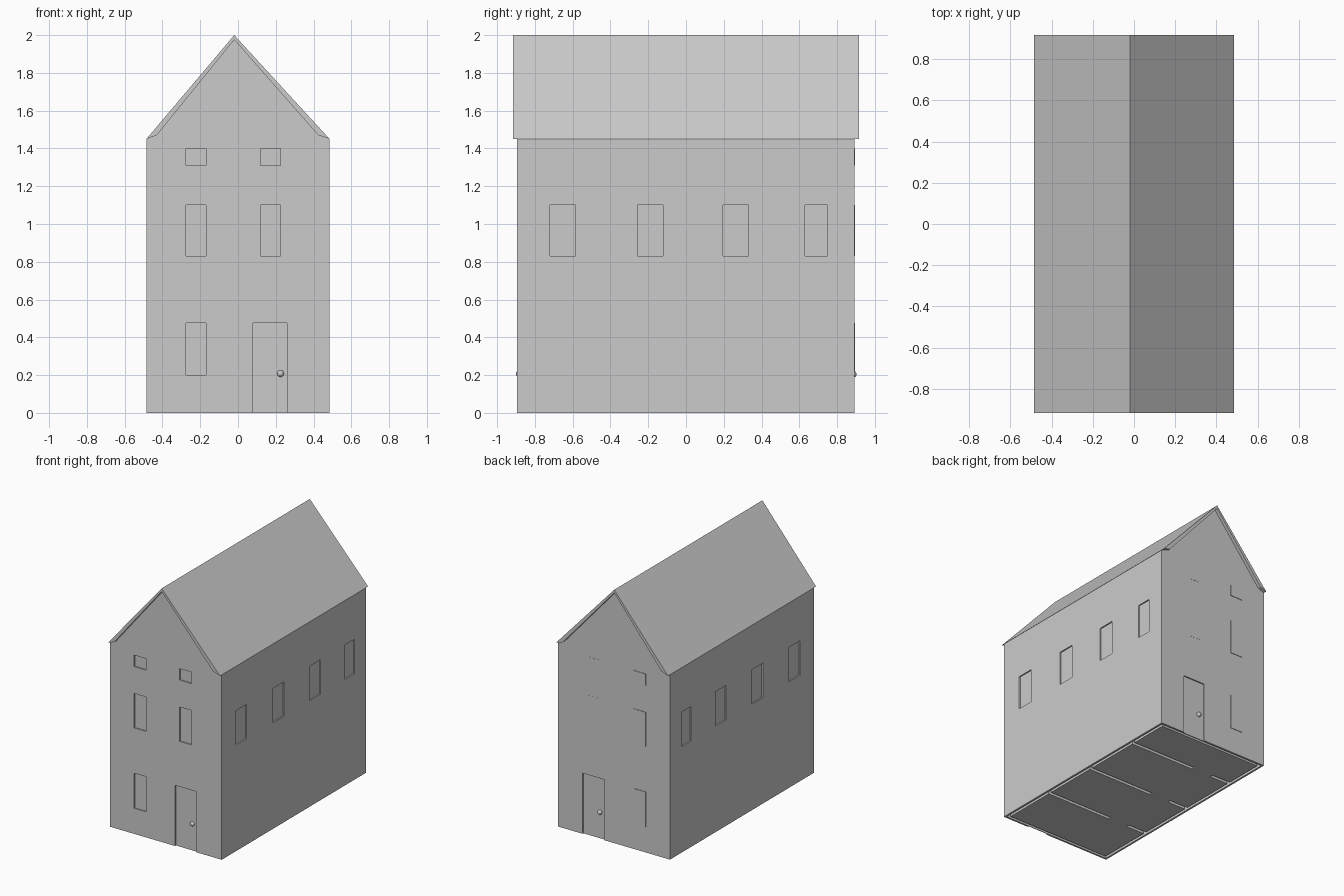
import bpy, bmesh
from mathutils import Matrix, Vector

if "Cube" in bpy.data.objects:
    bpy.data.objects.remove(bpy.data.objects["Cube"])

mat = bpy.data.materials.new("plain grey")
mat.diffuse_color = (0.6, 0.6, 0.6, 1)
mat.use_nodes = True
mat.node_tree.nodes["Principled BSDF"].inputs["Base Color"].default_value = mat.diffuse_color

HX, YF, YB = 0.485, -0.894, 0.891      # wall planes
DEPTH = 0.01                           # recess depth of windows and doors


def finish(name, bm, smooth=False):
    bmesh.ops.recalc_face_normals(bm, faces=bm.faces)
    me = bpy.data.meshes.new(name)
    for f in bm.faces:
        f.smooth = smooth
    bm.to_mesh(me)
    bm.free()
    me.materials.append(mat)
    ob = bpy.data.objects.new(name, me)
    bpy.context.collection.objects.link(ob)
    return ob


def add_box(bm, x0, x1, y0, y1, z0, z1):
    c = Vector(((x0 + x1) / 2, (y0 + y1) / 2, (z0 + z1) / 2))
    m = Matrix.Translation(c) @ Matrix.Diagonal((x1 - x0, y1 - y0, z1 - z0, 1))
    bmesh.ops.create_cube(bm, size=1, matrix=m)


def prism(name, profile, y0, y1):
    bm = bmesh.new()
    f = bm.faces.new([bm.verts.new((x, y0, z)) for x, z in profile])
    r = bmesh.ops.extrude_face_region(bm, geom=[f])
    vs = [v for v in r["geom"] if isinstance(v, bmesh.types.BMVert)]
    bmesh.ops.translate(bm, verts=vs, vec=(0, y1 - y0, 0))
    return finish(name, bm)


def cut(ob, bm):
    cutter = finish("cutter", bm)
    mod = ob.modifiers.new("cut", "BOOLEAN")
    mod.operation, mod.solver, mod.object = "DIFFERENCE", "EXACT", cutter
    mod.use_self = True
    bpy.context.view_layer.objects.active = ob
    bpy.ops.object.modifier_apply(modifier=mod.name)
    bpy.data.objects.remove(cutter, do_unlink=True)


# House walls with gables
walls = prism("house_walls", [(-HX, 0), (HX, 0), (HX, 1.449), (-0.02, 1.985), (-HX, 1.449)], YF, YB)

# Window positions
LEFT, RIGHT = (-0.275, -0.17), (0.12, 0.225)
LOW, MID, TOP = (0.2, 0.475), (0.83, 1.1), (1.31, 1.4)
SIDE_Y = [(-0.72, -0.585), (-0.258, -0.123), (0.195, 0.33), (0.63, 0.75)]

# Recessed front windows, both doors and side windows
bm = bmesh.new()
for xs, zs in [(LEFT, LOW), (LEFT, MID), (LEFT, TOP), (RIGHT, MID), (RIGHT, TOP)]:
    add_box(bm, *xs, YF - 0.1, YF + DEPTH, *zs)
add_box(bm, 0.08, 0.26, YF - 0.1, YF + DEPTH, -0.1, 0.475)
add_box(bm, 0.082, 0.273, YB - DEPTH, YB + 0.1, -0.1, 0.475)
for ys in SIDE_Y:
    add_box(bm, HX - DEPTH, HX + 0.1, *ys, *MID)
    add_box(bm, -HX - 0.1, -HX + DEPTH, *ys, *MID)
cut(walls, bm)

# Hollow walls and room partitions, open at the underside
bm = bmesh.new()
A, B, H = 0.015, 0.035, 0.4
add_box(bm, -HX + A, -HX + B, YF + A, YB - A, -0.1, H)
add_box(bm, HX - B, HX - A, YF + A, YB - A, -0.1, H)
cut(walls, bm)
bm = bmesh.new()
add_box(bm, -HX + A, HX - A, YF + A, YF + B, -0.1, H)
add_box(bm, -HX + A, HX - A, YB - B, YB - A, -0.1, H)
for y in (-0.415, 0.05, 0.53):
    add_box(bm, -0.12, HX - 0.025, y - 0.013, y + 0.013, -0.1, H)
    add_box(bm, -HX + 0.025, -0.29, y - 0.013, y + 0.013, -0.1, H)
cut(walls, bm)

# Back windows are thin raised plates
bm = bmesh.new()
for zs in (LOW, MID, TOP):
    add_box(bm, *LEFT, YB - 0.002, YB + 0.004, *zs)
for zs in (MID, TOP):
    add_box(bm, *RIGHT, YB - 0.002, YB + 0.001, *zs)
finish("back_windows", bm)

# Roof slab with slight overhang at the gables
prism("roof", [(-HX, 1.45), (-0.43, 1.47), (-0.02, 1.975), (0.425, 1.47),
               (HX, 1.45), (-0.02, 2.0)], -0.917, 0.917)

# Door knobs
for name, x, y, z in [("front_door_knob", 0.225, YF + 0.011, 0.208),
                      ("back_door_knob", 0.127, YB - 0.006, 0.205)]:
    bm = bmesh.new()
    bmesh.ops.create_uvsphere(bm, u_segments=16, v_segments=10, radius=0.018,
                              matrix=Matrix.Translation((x, y, z)))
    finish(name, bm, smooth=True)
